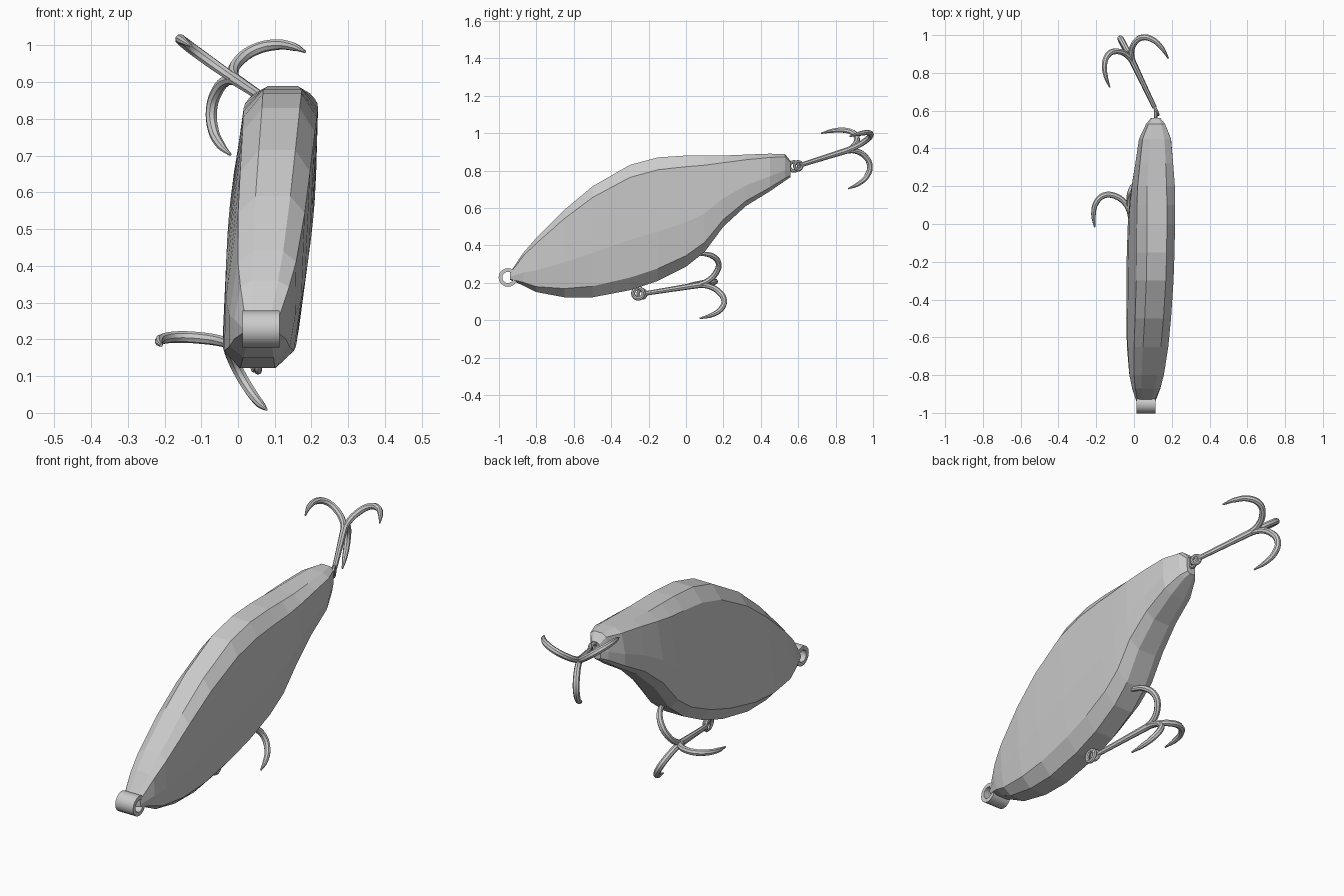
import bpy, bmesh, math
from mathutils import Vector, Matrix

if "Cube" in bpy.data.objects:
    bpy.data.objects.remove(bpy.data.objects["Cube"])

grey = bpy.data.materials.new("plain_grey")
grey.use_nodes = True
grey.diffuse_color = (0.6, 0.6, 0.6, 1)
grey.node_tree.nodes["Principled BSDF"].inputs["Base Color"].default_value = grey.diffuse_color


def lean(z):
    """Sideways offset of the body's centre plane at a given height."""
    return 0.042 + 0.09 * z


def add_mesh(name, bm, smooth=False):
    bmesh.ops.recalc_face_normals(bm, faces=bm.faces)
    mesh = bpy.data.meshes.new(name)
    bm.to_mesh(mesh)
    bm.free()
    mesh.materials.append(grey)
    obj = bpy.data.objects.new(name, mesh)
    bpy.context.collection.objects.link(obj)
    if smooth:
        bpy.ops.object.select_all(action='DESELECT')
        obj.select_set(True)
        bpy.context.view_layer.objects.active = obj
        bpy.ops.object.shade_smooth_by_angle(angle=math.radians(40))
    return obj


def bridge(bm, rings, closed=False):
    """Skin a list of vertex rings with quads, capping open ends."""
    n = len(rings[0])
    pairs = list(zip(rings, rings[1:]))
    if closed:
        pairs.append((rings[-1], rings[0]))
    for a, b in pairs:
        for i in range(n):
            j = (i + 1) % n
            bm.faces.new((a[i], a[j], b[j], b[i]))
    if not closed:
        bm.faces.new(rings[0])
        bm.faces.new(rings[-1])


# Body: faceted cross-sections lofted from nose to tail
# Each station is y, top, bottom, half width
stations = [
    (-.94, .255, .215, .05), (-.87, .36, .185, .075), (-.8, .44, .15, .09),
    (-.65, .59, .122, .103), (-.5, .715, .122, .108), (-.3, .83, .16, .112),
    (-.15, .87, .21, .114), (0, .88, .285, .115), (.1, .88, .365, .115),
    (.2, .88, .5, .112), (.32, .885, .61, .1), (.45, .89, .69, .085),
    (.53, .887, .745, .05), (.56, .85, .765, .025)]
# Half section as width and height fractions, top to bottom
half = [(.46, 1), (.88, .9), (1, .4), (.92, .1), (.46, 0)]
section = half + [(-w, h) for w, h in reversed(half)]

bm = bmesh.new()
rings = []
for y, top, bottom, width in stations:
    ring = []
    for w, h in section:
        z = bottom + (top - bottom) * h
        ring.append(bm.verts.new((lean(z) + w * width, y, z)))
    rings.append(ring)
bridge(bm, rings)
add_mesh("lure_body", bm)


# Nose loop: a wide hollow sleeve lying across the body
def sleeve(name, centre, outer, inner, width, sides=16):
    bm = bmesh.new()
    rings = []
    for r, x in ((outer, -1), (outer, 1), (inner, 1), (inner, -1)):
        rings.append([bm.verts.new(Vector(centre) + Vector((
            x * width / 2, r * math.cos(t), r * math.sin(t))))
            for t in (math.tau * i / sides for i in range(sides))])
    bridge(bm, rings, closed=True)
    add_mesh(name, bm, smooth=True)


sleeve("nose_loop", (lean(.23), -.952, .228), .05, .03, .1)


# Wire rings: a torus around any axis
def wire_ring(name, centre, axis, major, minor):
    turn = Vector(axis).to_track_quat('Z', 'Y')
    bm = bmesh.new()
    rings = []
    for i in range(16):
        t = math.tau * i / 16
        out = Vector((math.cos(t), math.sin(t), 0))
        ring = []
        for k in range(8):
            s = math.tau * k / 8
            p = out * (major + minor * math.cos(s)) + Vector((0, 0, minor * math.sin(s)))
            ring.append(bm.verts.new(Vector(centre) + turn @ p))
        rings.append(ring)
    bridge(bm, rings, closed=True)
    add_mesh(name, bm, smooth=True)


# Wires: round sweep along a smooth path, with a radius per point
def wire(name, points, radii):
    curve = bpy.data.curves.new(name, 'CURVE')
    curve.dimensions = '3D'
    curve.bevel_depth = 1
    curve.bevel_resolution = 2
    curve.use_fill_caps = True
    spline = curve.splines.new('BEZIER')
    spline.resolution_u = 4
    spline.bezier_points.add(len(points) - 1)
    for bp, p, r in zip(spline.bezier_points, points, radii):
        bp.co, bp.radius = p, r
        bp.handle_left_type = bp.handle_right_type = 'AUTO'
    temp = bpy.data.objects.new(name + "_path", curve)
    bpy.context.collection.objects.link(temp)
    bm = bmesh.new()
    mesh = temp.evaluated_get(bpy.context.evaluated_depsgraph_get()).to_mesh()
    bm.from_mesh(mesh)
    bpy.data.objects.remove(temp)
    add_mesh(name, bm, smooth=True)


# Treble hook: eye, shank and three prongs spaced evenly round the shank
prong = [(0, -.03), (.015, .035), (.06, .085), (.115, .1),
         (.165, .07), (.192, .01), (.2, -.055)]
prong_radii = [.013, .015, .016, .016, .015, .012, .004]


def treble(name, eye, base, toward):
    eye, base = Vector(eye), Vector(base)
    along = (base - eye).normalized()
    out = Vector(toward)
    out = (out - along * out.dot(along)).normalized()
    wire_ring(name + "_eye", eye, along.cross((0, 0, 1)), .022, .009)
    wire(name + "_shank", [eye + along * .02, eye.lerp(base, .5), base], [.012, .014, .017])
    for i in range(3):
        side = Matrix.Rotation(math.tau * i / 3, 3, along) @ out
        wire(f"{name}_prong_{i + 1}", [base + side * r + along * a for r, a in prong], prong_radii)


treble("tail_hook", (.117, .6, .825), (-.012, .87, .91), (-.03, .04, -.2))
treble("belly_hook", (.045, -.235, .14), (-.025, .08, .19), (-.2, -.06, 0))

# Eyelets fixed to the body
wire_ring("tail_eyelet", (lean(.82), .578, .822), (1, 0, 0), .025, .009)
wire_ring("belly_eyelet", (lean(.14), -.255, .143), (1, 0, 0), .028, .011)
